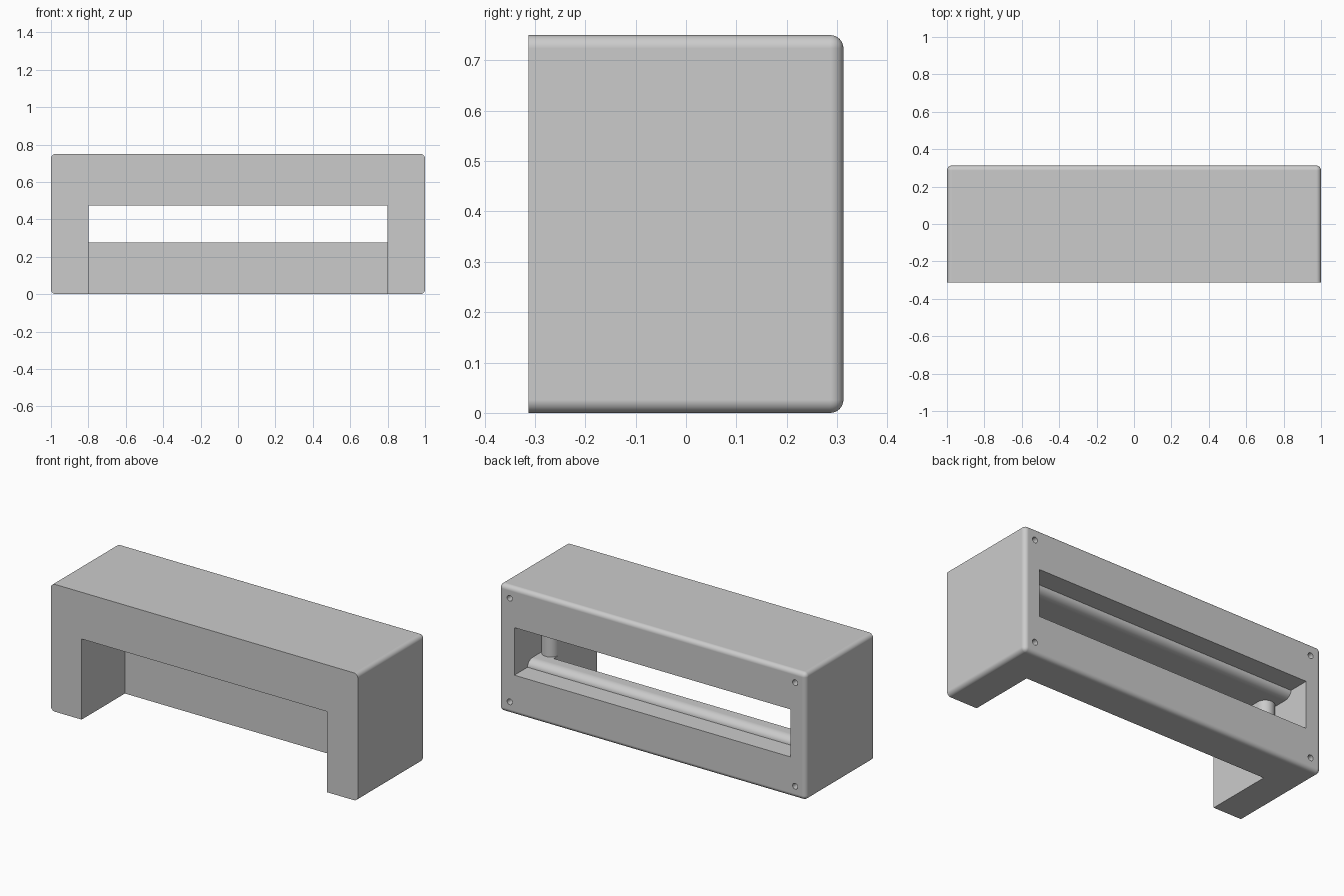
import bpy, bmesh, math
from mathutils import Matrix, Vector

if "Cube" in bpy.data.objects:
    bpy.data.objects.remove(bpy.data.objects["Cube"], do_unlink=True)

grey = bpy.data.materials.new("light_grey")
grey.use_nodes = True
grey.diffuse_color = (0.6, 0.6, 0.6, 1)
grey.node_tree.nodes["Principled BSDF"].inputs["Base Color"].default_value = (0.6, 0.6, 0.6, 1)

BACK, FRONT, HEIGHT, ROUND = 0.3125, -0.3125, 0.75, 0.026
MID = HEIGHT / 2           # height of the window centre
PANEL = 0.09               # inner face of the back panel
POCKET = 0.0425            # deepest point of the window pocket


def finish(bm, name):
    bmesh.ops.recalc_face_normals(bm, faces=bm.faces)
    mesh = bpy.data.meshes.new(name)
    bm.to_mesh(mesh)
    bm.free()
    mesh.materials.append(grey)
    ob = bpy.data.objects.new(name, mesh)
    bpy.context.collection.objects.link(ob)
    return ob


def box_mesh(lo, hi):
    lo, hi = Vector(lo), Vector(hi)
    size = hi - lo
    bm = bmesh.new()
    bmesh.ops.create_cube(bm, size=1, matrix=Matrix.Translation((lo + hi) / 2) @ Matrix.Diagonal((*size, 1)))
    return bm


def extrude_x(profile, half, name):
    bm = bmesh.new()
    face = bm.faces.new([bm.verts.new((-half, y, z)) for y, z in profile])
    moved = bmesh.ops.extrude_face_region(bm, geom=[face])["geom"]
    bmesh.ops.translate(bm, vec=(2 * half, 0, 0), verts=[v for v in moved if isinstance(v, bmesh.types.BMVert)])
    return finish(bm, name)


def cylinder(name, radius, depth, place):
    bm = bmesh.new()
    bmesh.ops.create_cone(bm, cap_ends=True, segments=32, radius1=radius, radius2=radius, depth=depth, matrix=place)
    return finish(bm, name)


# Housing block: every edge is rounded except those around the front
bm = box_mesh((-1, FRONT, 0), (1, BACK, HEIGHT))
edges = [e for e in bm.edges if max(v.co.y for v in e.verts) > 0]
bmesh.ops.bevel(bm, geom=edges, offset=ROUND, segments=8, profile=0.5, affect='EDGES')
housing = finish(bm, "housing")

# Front notch, open at the bottom
cutters = [finish(box_mesh((-0.8, FRONT - 0.1, -0.1), (0.8, PANEL, MID + 0.1)), "notch_cutter")]

# Window with a rounded step that narrows it towards the inside
lower = [(BACK + 0.1, -0.14), (0.19, -0.14)]
for i in range(1, 9):
    a = math.pi / 2 * i / 8
    lower.append((0.19 - 0.05 * (1 - math.cos(a)), -0.14 + 0.04 * math.sin(a)))
lower.append((POCKET, -0.1))
profile = [(y, MID + z) for y, z in lower] + [(y, MID - z) for y, z in reversed(lower)]
cutters.append(extrude_x(profile, 0.9, "window_cutter"))

# Screw holes at the back corners
for x in (-0.93, 0.93):
    for z in (-0.305, 0.305):
        place = Matrix.Translation((x, BACK, MID + z)) @ Matrix.Rotation(math.pi / 2, 4, 'X')
        cutters.append(cylinder("screw_hole_cutter", 0.017, 0.2, place))

for cutter in cutters:
    mod = housing.modifiers.new("cut", 'BOOLEAN')
    mod.operation, mod.solver, mod.object = 'DIFFERENCE', 'EXACT', cutter
bpy.context.view_layer.update()
result = bpy.data.meshes.new_from_object(housing.evaluated_get(bpy.context.evaluated_depsgraph_get()))
housing.modifiers.clear()
housing.data = result
for cutter in cutters:
    bpy.data.objects.remove(cutter, do_unlink=True)

# Rounded inner ends of the legs, seen inside the window
parts = [housing]
for side, x in (("left", 0.85), ("right", -0.85)):
    parts.append(cylinder(side + "_rounded_post", 0.05, 0.21, Matrix.Translation((x, POCKET, MID))))

for ob in parts:
    bpy.ops.object.select_all(action='DESELECT')
    ob.select_set(True)
    bpy.context.view_layer.objects.active = ob
    bpy.ops.object.shade_smooth_by_angle(angle=math.radians(30))
    weighted = ob.modifiers.new("even_shading", 'WEIGHTED_NORMAL')
    weighted.keep_sharp = True
